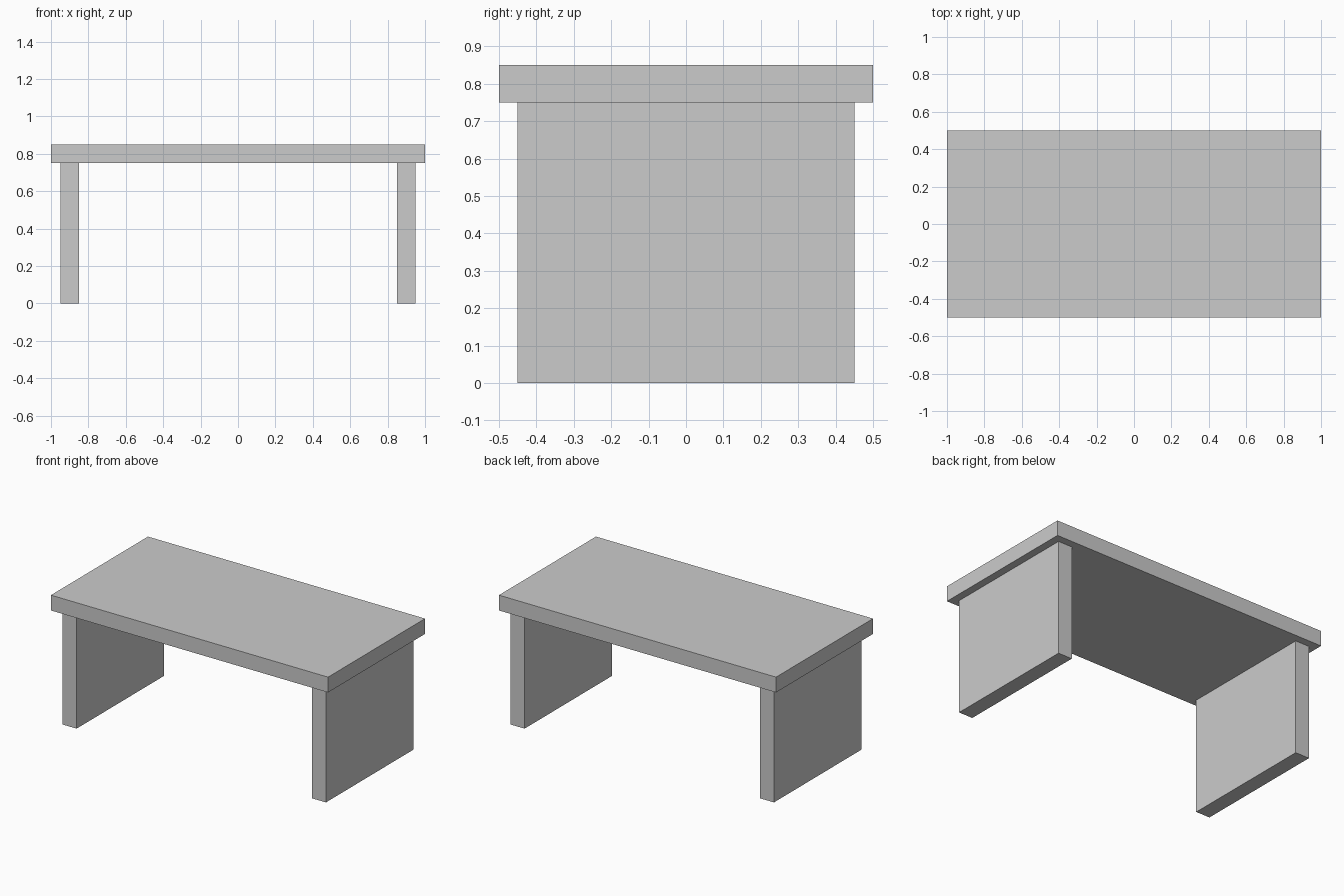
import bpy

if "Cube" in bpy.data.objects:
    bpy.data.objects.remove(bpy.data.objects["Cube"])


def box(name, x, y, z):
    """Add a box spanning the given (min, max) ranges."""
    spans = (x, y, z)
    centre = [(a + b) / 2 for a, b in spans]
    bpy.ops.mesh.primitive_cube_add(size=1, location=centre)
    obj = bpy.context.object
    obj.name = name
    obj.scale = [b - a for a, b in spans]
    bpy.ops.object.transform_apply(location=False, rotation=False, scale=True)
    return obj


# Table top
box("table_top", (-1, 1), (-0.5, 0.5), (0.75, 0.85))

# Panel legs, one at each end
for side, x in (("left", -0.9), ("right", 0.9)):
    box(side + "_leg_panel", (x - 0.05, x + 0.05), (-0.45, 0.45), (0, 0.75))
